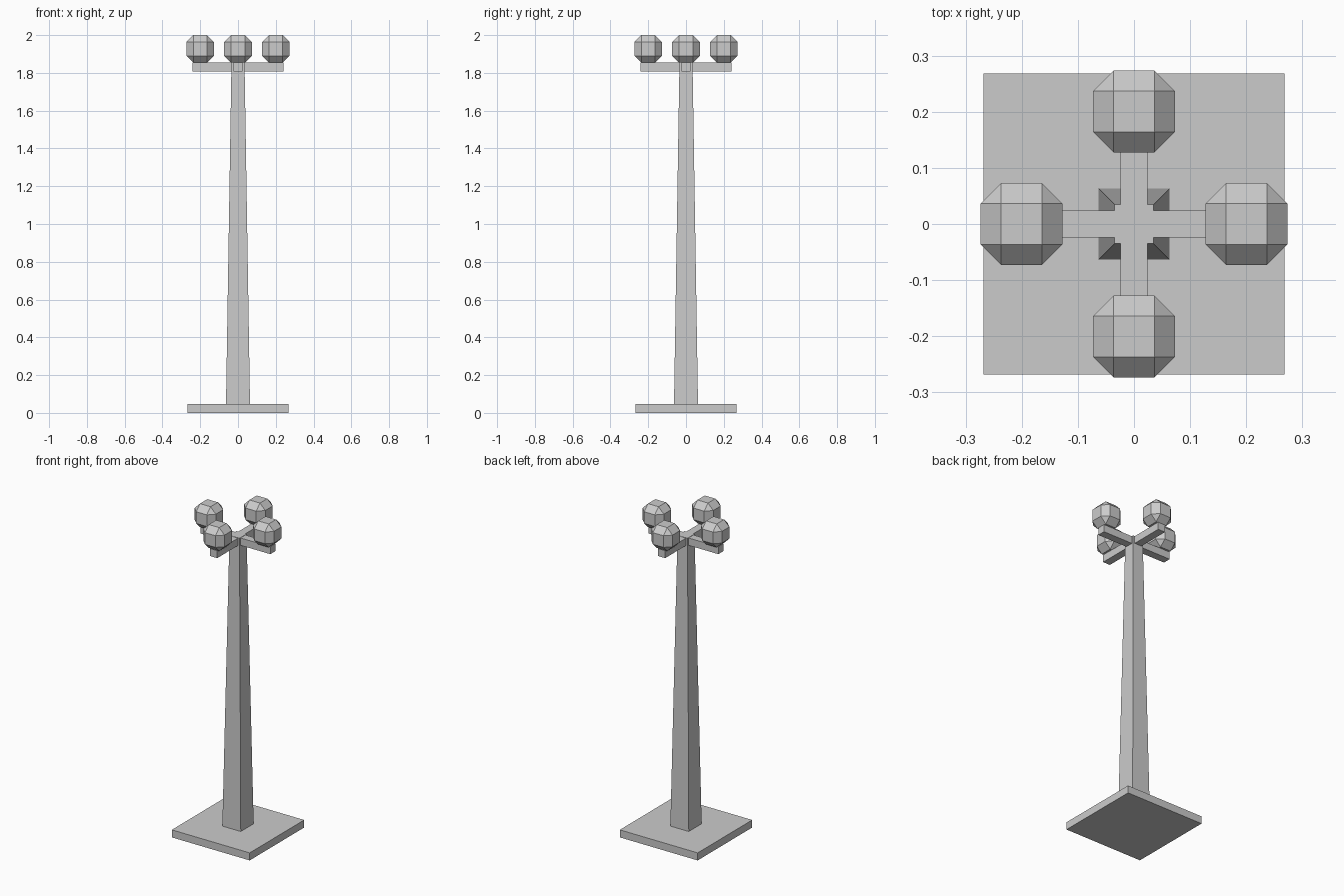
import bpy, bmesh
from math import pi
from mathutils import Matrix, Vector

if "Cube" in bpy.data.objects:
    bpy.data.objects.remove(bpy.data.objects["Cube"])


def box(name, center, size, top_scale=1.0, bevel=0.0, angle=0.0):
    """Box with optional tapered top, chamfered edges and a turn about the z axis."""
    bm = bmesh.new()
    bmesh.ops.create_cube(bm, size=1.0)
    for v in bm.verts:
        k = top_scale if v.co.z > 0 else 1.0
        v.co = Vector((v.co.x * size[0] * k, v.co.y * size[1] * k, v.co.z * size[2]))
    if bevel:
        bmesh.ops.bevel(bm, geom=bm.edges[:], offset=bevel, segments=1,
                        affect='EDGES', profile=0.5)
    bmesh.ops.translate(bm, verts=bm.verts, vec=center)
    bm.transform(Matrix.Rotation(angle, 4, 'Z'))
    mesh = bpy.data.meshes.new(name)
    bm.to_mesh(mesh)
    bm.free()
    obj = bpy.data.objects.new(name, mesh)
    bpy.context.collection.objects.link(obj)
    return obj


# Square foot plate
box("base", (0, 0, 0.0235), (0.537, 0.537, 0.047))

# Tapered square pole, poking just above the arms
z0, z1 = 0.047, 1.856
box("pole", (0, 0, (z0 + z1) / 2), (0.127, 0.127, z1 - z0), top_scale=0.069 / 0.127)

# Four arms, each carrying a chamfered-cube lamp
for i in range(4):
    a = i * pi / 2
    box(f"arm_{i + 1}", (0.135, 0, 1.831), (0.21, 0.049, 0.046), angle=a)
    box(f"lamp_{i + 1}", (0.2005, 0, 1.927), (0.146, 0.146, 0.146), bevel=0.0367, angle=a)
